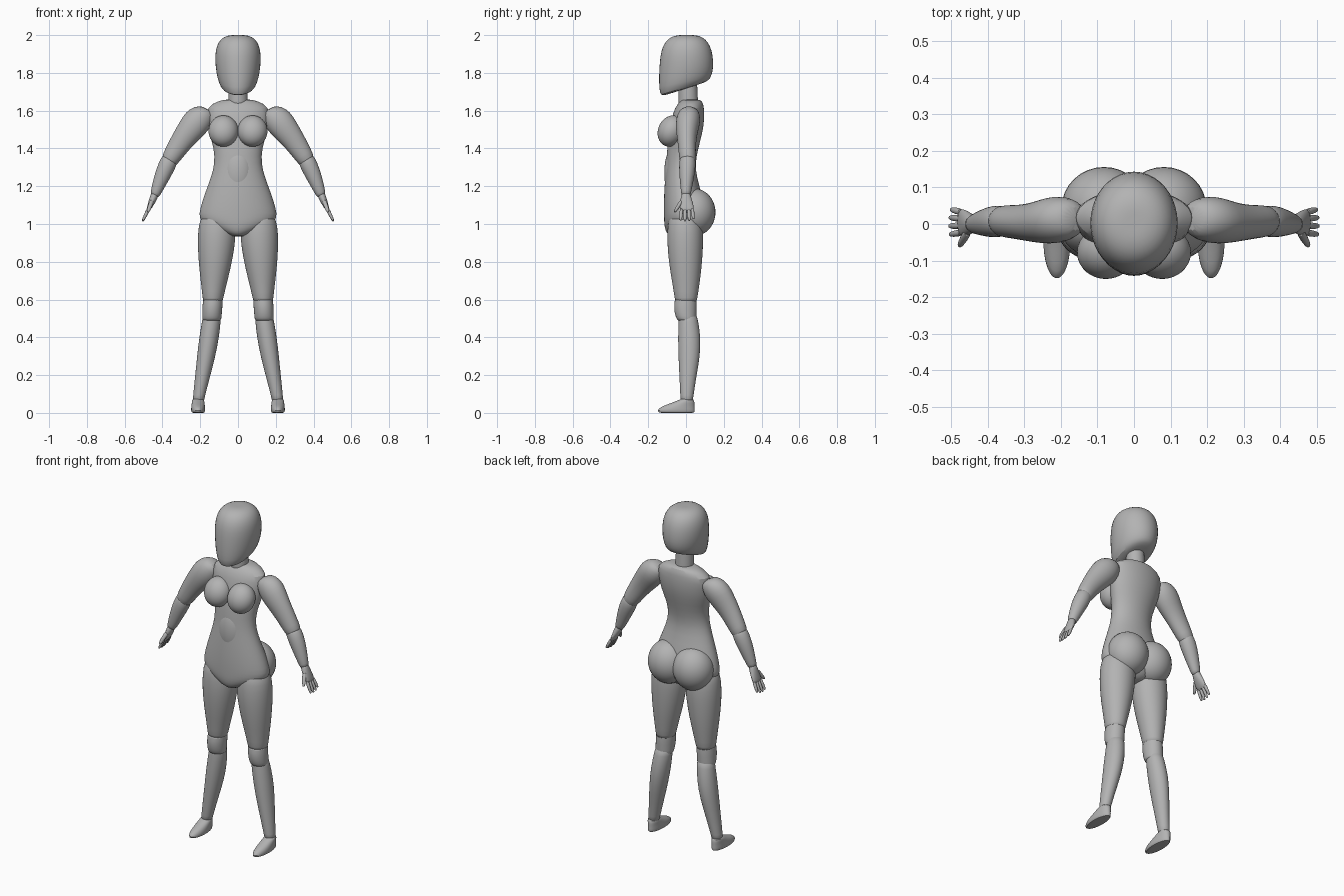
import bpy, bmesh, math
from mathutils import Matrix, Vector

grey = bpy.data.materials.new("plain grey")
grey.diffuse_color = (0.45, 0.45, 0.45, 1)


def finish(name, bm, mirror, subdivide=0):
    bmesh.ops.recalc_face_normals(bm, faces=bm.faces)
    mesh = bpy.data.meshes.new(name)
    bm.to_mesh(mesh)
    bm.free()
    for p in mesh.polygons:
        p.use_smooth = True
    mesh.set_sharp_from_angle(angle=math.radians(50))
    mesh.materials.append(grey)
    obj = bpy.data.objects.new(name, mesh)
    bpy.context.collection.objects.link(obj)
    if subdivide:
        obj.modifiers.new("subdivide", 'SUBSURF').levels = subdivide
        obj.modifiers["subdivide"].render_levels = subdivide
    if mirror:
        obj.modifiers.new("mirror", 'MIRROR').use_mirror_merge = False
    return obj


def loft(name, rings, mirror=False, lean=0.0, sides=20, subdivide=1):
    """Skin elliptical rings (x, y, z, radius_x, radius_y, [tilt]); lean turns rings about y."""
    bm = bmesh.new()
    u = Vector((math.cos(lean), 0, math.sin(lean)))
    loops = []
    for x, y, z, rx, ry, *tilt in rings:
        v = Vector((0, 1, tilt[0] if tilt else 0))
        loops.append([bm.verts.new(Vector((x, y, z))
                      + u * rx * math.cos(2 * math.pi * i / sides)
                      + v * ry * math.sin(2 * math.pi * i / sides)) for i in range(sides)])
    for a, b in zip(loops, loops[1:]):
        for i in range(sides):
            j = (i + 1) % sides
            bm.faces.new((a[i], a[j], b[j], b[i]))
    bm.faces.new(loops[0])
    bm.faces.new(loops[-1])
    return finish(name, bm, mirror, subdivide)


def ellipsoid(name, centre, radii, turn=0.0, mirror=False):
    bm = bmesh.new()
    m = (Matrix.Translation(centre) @ Matrix.Rotation(turn, 4, 'X')
         @ Matrix.Diagonal((*radii, 1)))
    bmesh.ops.create_uvsphere(bm, u_segments=32, v_segments=20, radius=1, matrix=m)
    return finish(name, bm, mirror)


# Head with the jaw line rising toward the back, and neck
loft("head", [
    (0, -.015, 1.712, .05, .085, .32), (0, -.01, 1.716, .085, .128, .32),
    (0, -.005, 1.75, .104, .139, .2), (0, 0, 1.80, .116, .145, .1),
    (0, .003, 1.86, .123, .144), (0, .003, 1.92, .121, .136),
    (0, .003, 1.965, .105, .115), (0, .003, 1.99, .078, .085),
    (0, .003, 2.0, .045, .05), (0, .003, 2.0, .015, .017)])
loft("neck", [(0, .012, 1.60, .056, .056), (0, .012, 1.65, .052, .052),
              (0, .010, 1.72, .050, .050), (0, .010, 1.79, .050, .050)])

# Torso from the collar down to the crotch
loft("torso", [
    (0, .02, 1.66, .06, .045), (0, .03, 1.652, .105, .057),
    (0, .018, 1.62, .17, .078), (0, .010, 1.55, .162, .088),
    (0, 0, 1.48, .155, .087), (0, -.018, 1.40, .127, .083),
    (0, -.028, 1.32, .124, .077), (0, -.027, 1.25, .142, .084),
    (0, -.015, 1.15, .181, .102), (0, -.01, 1.08, .202, .108),
    (0, -.01, 1.035, .209, .107), (0, -.01, 1.0, .185, .106),
    (0, -.015, .965, .115, .095), (0, -.02, .94, .05, .075), (0, -.02, .933, .02, .04)], sides=28)
ellipsoid("abdomen", (0, -.055, 1.27), (.085, .06, .15))
ellipsoid("breast", (.077, -.078, 1.492), (.079, .07, .085), -.4, True)
ellipsoid("buttock", (.082, .045, 1.062), (.116, .111, .125), 0, True)

# Legs
loft("thigh", [
    (.108, -.005, 1.07, .06, .06), (.11, -.005, 1.03, .094, .09),
    (.112, -.004, .95, .102, .097), (.116, -.004, .87, .098, .095),
    (.122, -.002, .77, .085, .086), (.128, 0, .68, .068, .072),
    (.133, 0, .60, .054, .060), (.133, 0, .58, .050, .055)], True)
loft("knee", [
    (.133, 0, .605, .045, .050), (.133, -.002, .60, .054, .060),
    (.136, -.004, .55, .053, .061), (.138, 0, .51, .052, .056),
    (.139, .004, .492, .050, .051), (.139, .006, .487, .042, .044)], True)
loft("shin", [
    (.138, .008, .53, .046, .048), (.140, .012, .49, .050, .052),
    (.153, .018, .40, .053, .061), (.168, .017, .30, .049, .058),
    (.188, .010, .19, .040, .045), (.208, .004, .08, .031, .034),
    (.210, .004, .055, .030, .033)], True)
loft("foot", [
    (.211, -.045, 0, .022, .070), (.211, -.050, 0, .034, .096),
    (.211, -.053, .012, .038, .101), (.211, -.046, .032, .037, .092),
    (.211, -.016, .052, .034, .062), (.211, .004, .070, .032, .039),
    (.211, .004, .076, .022, .025)], True)

# Arms hang outward at an angle
loft("upper_arm", [
    (.155, .015, 1.605, .035, .035), (.18, .015, 1.588, .062, .056),
    (.212, .012, 1.55, .079, .067), (.25, .006, 1.50, .072, .060),
    (.29, .004, 1.45, .062, .051), (.33, .006, 1.39, .054, .046),
    (.363, .008, 1.338, .047, .044), (.373, .008, 1.32, .034, .032)], True, .6)
loft("forearm", [
    (.352, .008, 1.365, .034, .034), (.364, .008, 1.335, .047, .045),
    (.39, .006, 1.28, .045, .043), (.415, .003, 1.22, .037, .035),
    (.438, 0, 1.16, .027, .026), (.443, 0, 1.148, .022, .022)], True, .415)

# Flat palm, four fingers and a thumb
loft("palm", [
    (.436, 0, 1.168, .020, .022), (.445, 0, 1.145, .021, .026),
    (.457, .002, 1.115, .018, .035), (.472, .005, 1.082, .012, .038),
    (.479, .005, 1.066, .007, .033)], True, .415, 16)


def digit(name, root, tip, r):
    a, b = Vector(root), Vector(tip)
    steps = [(0, 1), (.5, .9), (.88, .75), (1, .35)]
    loft(name, [(*a.lerp(b, t), r * s, r * s) for t, s in steps], True, .415, 10)


for n, (y, drop) in enumerate([(-.026, .004), (-.005, 0), (.016, .003), (.036, .012)]):
    digit(f"finger_{n + 1}", (.471, y * .9, 1.085),
          (.506 - drop * .4, y * 1.1, 1.013 + drop), .0105)
digit("thumb", (.453, -.018, 1.13), (.478, -.060, 1.062), .0135)
